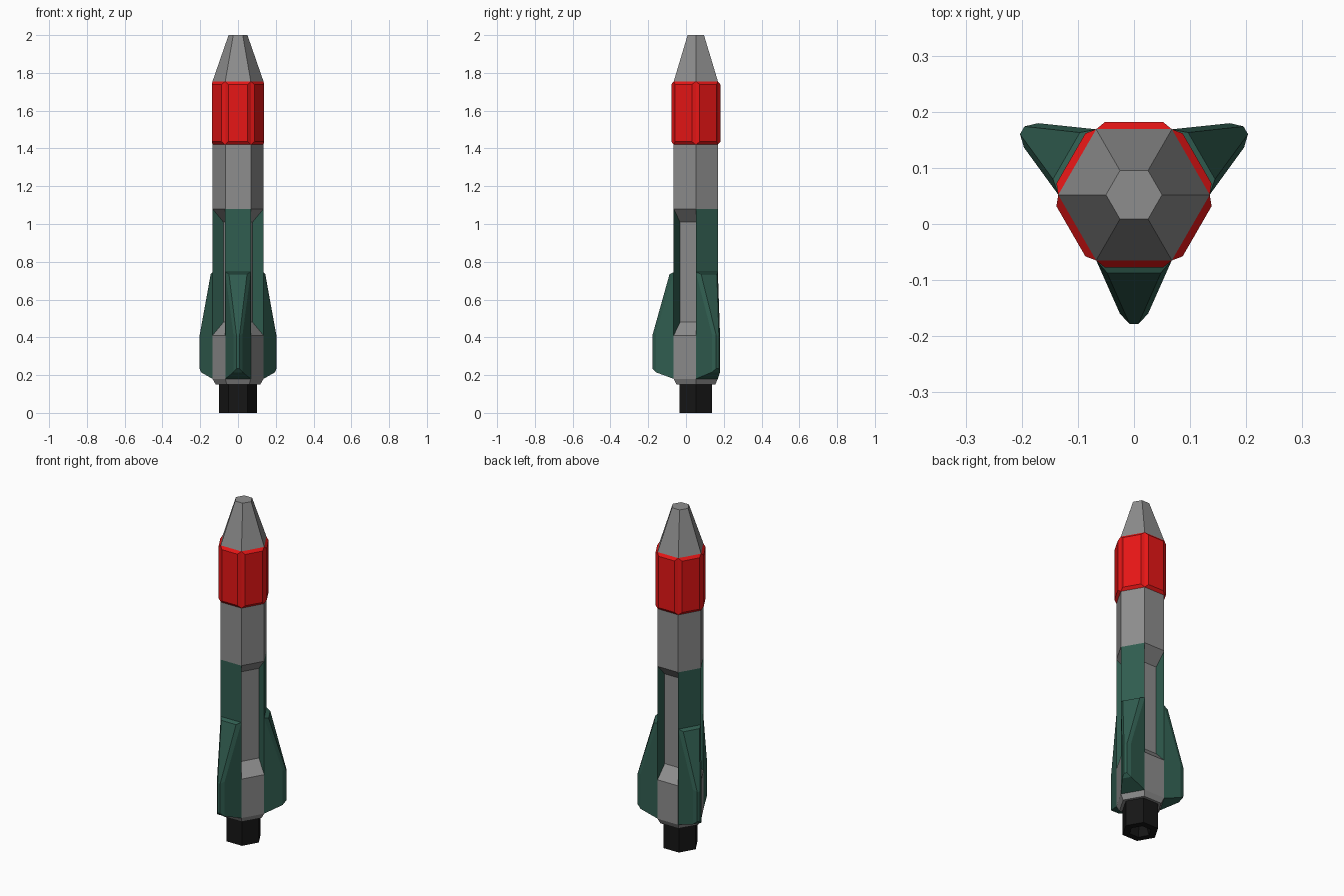
import bpy, bmesh, math
from mathutils import Vector

if "Cube" in bpy.data.objects:
    bpy.data.objects.remove(bpy.data.objects["Cube"])

CY = 0.052   # body axis offset in y
R = 0.135    # hexagon corner radius


def mat(name, rgb):
    m = bpy.data.materials.new(name)
    m.diffuse_color = (*rgb, 1)
    m.use_nodes = True
    m.node_tree.nodes["Principled BSDF"].inputs["Base Color"].default_value = m.diffuse_color
    return m


GREY = mat("hull_grey", (0.27, 0.27, 0.27))
GREEN = mat("fin_green", (0.03, 0.11, 0.08))
RED = mat("band_red", (0.8, 0.008, 0.008))
BLACK = mat("nozzle_black", (0.008, 0.008, 0.008))


def hex_tower(rings):
    """Stack of hexagons (radius, z); returns bmesh and side faces by [level][sector]."""
    bm = bmesh.new()
    loops = [[bm.verts.new((r * math.cos(math.radians(60 * k)),
                            r * math.sin(math.radians(60 * k)), z)) for k in range(6)]
             for r, z in rings]
    sides = [[bm.faces.new((a[k], a[(k + 1) % 6], b[(k + 1) % 6], b[k])) for k in range(6)]
             for a, b in zip(loops, loops[1:])]
    bm.faces.new(loops[0][::-1])
    bm.faces.new(loops[-1])
    bm.normal_update()
    return bm, sides


def finish(bm, name, *mats):
    bmesh.ops.recalc_face_normals(bm, faces=bm.faces)
    me = bpy.data.meshes.new(name)
    bm.to_mesh(me)
    bm.free()
    for m in mats:
        me.materials.append(m)
    ob = bpy.data.objects.new(name, me)
    ob.location.y = CY
    bpy.context.collection.objects.link(ob)
    return ob


# Fuselage: green panels on alternate sides, deep slots on the others
bm, sides = hex_tower([(0.118, 0.15), (R, 0.18), (R, 0.41), (R, 1.08), (R, 1.42)])
for k in (0, 2, 4):
    sides[1][k].material_index = sides[2][k].material_index = 1
for k in (1, 3, 5):
    n = sides[2][k].normal.copy()
    floor = bmesh.ops.extrude_discrete_faces(bm, faces=[sides[2][k]])["faces"][0]
    for e in floor.edges:
        upright = abs(e.verts[0].co.z - e.verts[1].co.z) > 0.1
        for f in e.link_faces:
            if f is not floor:
                f.material_index = 1 if upright else 0
    for v in floor.verts:
        v.co += n * -0.067
        v.co.z += 0.07 if v.co.z < 0.7 else -0.07
    floor.material_index = 0
finish(bm, "fuselage", GREY, GREEN)

# Warhead band: each side a raised bevelled panel
bm, sides = hex_tower([(R, 1.42), (R, 1.755)])
bmesh.ops.inset_individual(bm, faces=sides[0], thickness=0.0225, depth=0.013)
finish(bm, "red_band", RED)

# Nose cone
bm, _ = hex_tower([(R, 1.755), (0.05, 2.0)])
finish(bm, "nose_cone", GREY)

# Exhaust nozzle with tapered hollow
bm, _ = hex_tower([(0.04, 0.06), (0.06, 0), (0.1, 0), (0.1, 0.15)])
finish(bm, "nozzle", BLACK)

# Three fins: half width, distance from axis, height
FIN = [(0.0675, 0.1165, 0.18), (0.0675, 0.1165, 0.745), (0.048, 0.139, 0.735),
       (0.025, 0.212, 0.42), (0.025, 0.212, 0.215),
       (0.008, 0.230, 0.41), (0.008, 0.230, 0.235)]
for i, deg in enumerate((30, 150, 270)):
    a = math.radians(deg)
    n = Vector((math.cos(a), math.sin(a), 0))
    t = Vector((-n.y, n.x, 0))
    bm = bmesh.new()
    for w, d, z in FIN:
        for s in (-1, 1):
            bm.verts.new(n * d + t * (s * w) + Vector((0, 0, z)))
    bmesh.ops.convex_hull(bm, input=bm.verts)
    bmesh.ops.dissolve_limit(bm, angle_limit=0.02, verts=bm.verts, edges=bm.edges)
    finish(bm, f"fin_{i + 1}", GREEN)
